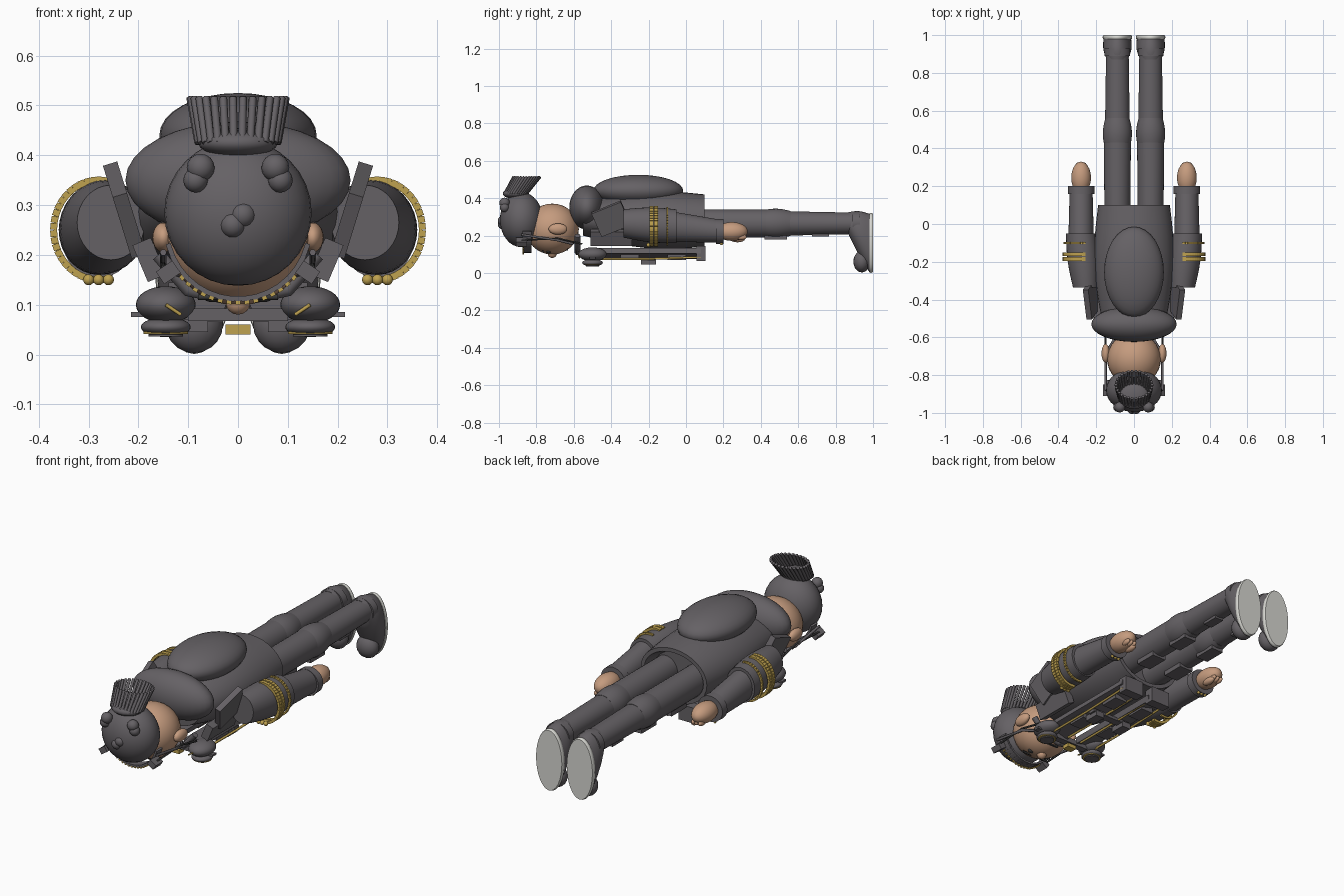
import bpy, bmesh, math
from mathutils import Vector, Matrix

cube = bpy.data.objects.get("Cube")
if cube:
    bpy.data.objects.remove(cube, do_unlink=True)


def material(name, red, green, blue):
    colour = (red, green, blue, 1)
    mat = bpy.data.materials.new(name)
    mat.use_nodes = True
    mat.diffuse_color = colour
    mat.node_tree.nodes["Principled BSDF"].inputs["Base Color"].default_value = colour
    return mat


CLOTH = material("charcoal cloth", .13, .12, .13)
GOLD = material("gold trim", .52, .36, .08)
SKIN = material("skin", .56, .33, .21)
SOLE = material("pale sole", .68, .68, .64)
DARK = material("dark cord", .04, .04, .04)
RIGHT, BACK, UP = Vector((1, 0, 0)), Vector((0, 1, 0)), Vector((0, 0, 1))


def finish(name, bm, mat, smooth=True):
    """Turn a bmesh into an object, keeping its hard edges sharp."""
    for face in bm.faces:
        face.smooth = smooth
    for edge in bm.edges:
        edge.smooth = edge.calc_face_angle(0) < math.radians(40)
    mesh = bpy.data.meshes.new(name)
    bm.to_mesh(mesh)
    bm.free()
    mesh.materials.append(mat)
    bpy.context.collection.objects.link(bpy.data.objects.new(name, mesh))


def ball(name, mat, centre, size, segments=32):
    bm = bmesh.new()
    bmesh.ops.create_uvsphere(bm, u_segments=segments, v_segments=segments // 2, radius=1)
    bm.transform(Matrix.Translation(centre) @ Matrix.Diagonal(size).to_4x4())
    finish(name, bm, mat)


def knob(name, mat, centre, radius):
    ball(name, mat, centre, (radius, radius, radius), segments=16)


def box(name, mat, centre, size, roll=0, pitch=0):
    """A block, rolled about y and pitched about x."""
    bm = bmesh.new()
    bmesh.ops.create_cube(bm, size=1)
    turn = Matrix.Rotation(roll, 4, 'Y') @ Matrix.Rotation(pitch, 4, 'X')
    bm.transform(Matrix.Translation(centre) @ turn @ Matrix.Diagonal(size).to_4x4())
    finish(name, bm, mat, smooth=False)


def disc(name, mat, centre, radius, depth):
    bm = bmesh.new()
    bmesh.ops.create_cone(bm, cap_ends=True, segments=32, radius1=radius, radius2=radius, depth=depth)
    bm.transform(Matrix.Translation(centre))
    finish(name, bm, mat)


def tube(name, mat, start, end, start_size, end_size, bulge=0, hollow=0, steps=8, sides=32):
    """Elliptical sleeve along y, swelling midway, with an optional recess in its far end."""
    bm = bmesh.new()
    loops = []
    for step in range(steps + 1):
        t = step / steps
        centre = Vector(start).lerp(Vector(end), t)
        size = Vector(start_size).lerp(Vector(end_size), t)
        swell = bulge * math.sin(math.pi * t)
        angles = [math.tau * i / sides for i in range(sides)]
        loops.append([bm.verts.new(centre + RIGHT * (size.x + swell) * math.cos(a)
                                   + UP * (size.y + swell) * math.sin(a)) for a in angles])
    for near, far in zip(loops, loops[1:]):
        for i in range(sides):
            bm.faces.new((near[i], near[i - 1], far[i - 1], far[i]))
    bm.faces.new(loops[0])
    cap = bm.faces.new(loops[-1])
    bmesh.ops.recalc_face_normals(bm, faces=bm.faces)
    if hollow:
        bmesh.ops.inset_region(bm, faces=[cap], thickness=hollow)
        bmesh.ops.inset_region(bm, faces=[cap], thickness=hollow, depth=-hollow * 3)
    finish(name, bm, mat)


def cord(name, mat, radius, *points):
    curve = bpy.data.curves.new(name, 'CURVE')
    curve.dimensions = '3D'
    curve.bevel_depth = radius
    curve.bevel_resolution = 1
    curve.use_fill_caps = True
    spline = curve.splines.new('POLY')
    spline.points.add(len(points) - 1)
    for target, point in zip(spline.points, points):
        target.co = (*point, 1)
    curve.materials.append(mat)
    bpy.context.collection.objects.link(bpy.data.objects.new(name, curve))


def block_arc(name, mat, centre, width, height, middle, sweep, count, size):
    """Blocks along an elliptical arc that faces the middle angle."""
    for i in range(count):
        a = math.radians(middle + sweep * (i / (count - 1) - .5))
        place = centre + RIGHT * width * math.cos(a) + UP * height * math.sin(a)
        box(name, mat, place, size, roll=-a)


# Torso with an open hem, shoulder roll and padded back
tube("coat", CLOTH, (0, -.55, .29), (0, .1, .28), (.16, .09), (.19, .14), bulge=.035, hollow=.02)
ball("shoulder_roll", CLOTH, (0, -.53, .35), (.226, .094, .118))
ball("back_pad", CLOTH, (0, -.255, .44), (.158, .24, .085))

# Head, cap and face
head = Vector((0, -.715, .235))
cap = Vector((0, -.88, .285))
brow_line = cap + BACK * .03 - UP * .03
ball("head", SKIN, head, (.142, .142, .136))
ball("cap", CLOTH, cap, (.148, .115, .147))
knob("nose", SKIN, head - UP * .13, .025)
box("mouth", DARK, head + BACK * .08 - UP * .11, (.07, .01, .01))
for shift in (.01, -.01):
    knob("cap_button", CLOTH, cap - BACK * .1 + RIGHT * shift + UP * (shift - .015), .026)
block_arc("visor", CLOTH, brow_line, .143, .143, -90, 140, 15, (.01, .05, .035))
block_arc("visor_bead", GOLD, brow_line - BACK * .02, .15, .15, -90, 110, 17, (.01, .01, .01))

# Brush crest: a ring of leaning bars
crest = cap - BACK * .03 + UP * .14
ball("crest_base", CLOTH, crest, (.08, .07, .03), segments=20)
bars = 30
for i in range(bars):
    a = math.tau * i / bars
    spoke = RIGHT * math.cos(a) * .08 + BACK * math.sin(a) * .06
    cord("crest_bar", CLOTH, .008, crest + spoke, crest + spoke * 1.2 + BACK * .06 + UP * .09)

for side in (-1, 1):
    out = RIGHT * side

    # Ears, eyes, straps and cap studs
    ear = head + out * .15 + BACK * .03
    eye = head + out * .05 - BACK * .02 - UP * .12
    temple = cap + out * .15 - UP * .08
    jaw = head + out * .1 + BACK * .11 - UP * .08
    stud = cap + out * .075 - BACK * .09 + UP * .09
    ball("ear", SKIN, ear, (.022, .05, .03), segments=20)
    ball("eye", DARK, eye, (.02, .013, .01), segments=16)
    cord("brow", DARK, .006, eye - BACK * .03 - out * .03, eye - BACK * .03 + out * .03)
    cord("chin_strap", CLOTH, .007, temple, ear - UP * .06, jaw)
    cord("headset_wire", DARK, .005, temple - UP * .03, ear - UP * .05, jaw + out * .05 + BACK * .05)
    box("cap_clip", CLOTH, temple - out * .01 - UP * .04, (.04, .06, .03), roll=side * .6)
    knob("cap_stud", CLOTH, stud, .028)
    knob("cap_stud", CLOTH, stud + out * .01 - UP * .025, .025)

    # Sleeves
    shoulder = out * .255 - BACK * .335 + UP * .265
    elbow = out * .28 - BACK * .05 + UP * .25
    wrist = out * .28 + BACK * .2 + UP * .222
    tube("upper_sleeve", CLOTH, shoulder, elbow, (.068, .075), (.08, .09), bulge=.01)
    tube("forearm_sleeve", CLOTH, elbow - BACK * .05, wrist, (.068, .083), (.06, .06))
    tube("cuff", CLOTH, wrist - BACK * .04, wrist, (.07, .068), (.07, .066), hollow=.01)

    # Hands
    palm = wrist + BACK * .045
    ball("hand", SKIN, palm, (.052, .085, .05))
    ball("thumb", SKIN, palm - out * .025 + BACK * .03 - UP * .04, (.018, .04, .018), segments=16)
    for shift in (-.02, 0, .02):
        ball("finger", SKIN, palm + out * shift + BACK * .05 - UP * .03, (.012, .03, .015), segments=16)
        knob("cuff_button", GOLD, wrist + out * shift - BACK * .01 - UP * .065, .008)
        knob("sleeve_badge", GOLD, elbow + out * shift - BACK * .15 - UP * .1, .011)

    # Sleeve bands wrap the outer half of each arm
    outward = 90 - side * 90
    for back in (.11, .135):
        block_arc("sleeve_band", GOLD, elbow - BACK * back, .09, .1, outward, 200, 26, (.014, .02, .013))
    block_arc("thin_band", GOLD, elbow - BACK * .05, .088, .098, outward, 200, 24, (.01, .01, .013))

    # Flaps beside the chest
    flap = out * .228 - BACK * .4 + UP * .29
    box("shoulder_flap", CLOTH, flap, (.03, .17, .14), roll=side * .3, pitch=.4)
    box("side_flap", CLOTH, flap - out * .05 - UP * .1, (.04, .22, .08), roll=side * .4)

    # Strap pads with gold-rimmed buttons
    pad = out * .145 - BACK * .5 + UP * .1
    ball("strap_pad", CLOTH, pad, (.06, .075, .037))
    ball("strap_button", CLOTH, pad - UP * .045, (.05, .055, .02))
    disc("button_rim", GOLD, pad - UP * .055, .045, .007)
    disc("button_face", CLOTH, pad - UP * .06, .035, .008)
    box("pad_spike", CLOTH, pad + out * .05 - UP * .02, (.04, .03, .01))
    cord("pad_stripe", GOLD, .004, pad - out * .03 - BACK * .07 - UP * .02, pad - BACK * .075)

    # Chest panel, trim, pockets and collar
    panel = out * .085 - BACK * .2 + UP * .105
    box("lapel", CLOTH, panel, (.12, .56, .03), roll=-side * .25)
    for shift in (-.045, .05):
        edge = panel + out * shift - UP * .03
        cord("lapel_trim", GOLD, .006, edge - BACK * .26, edge, edge + BACK * .28 + UP * .01)
    for along in (-.1, .15):
        box("chest_pocket", CLOTH, panel + BACK * along - UP * .02, (.07, .1, .03))
    box("strap_clasp", CLOTH, panel - UP * .045, (.05, .08, .03))
    box("hem_tab", CLOTH, panel + BACK * .28, (.11, .05, .08))
    throat = UP * .11 - BACK * .58
    cord("collar", CLOTH, .016, throat + out * .16 + UP * .09, throat + out * .1 + UP * .02, throat)

    # Legs
    hip = out * .088 + UP * .265
    knee = hip + BACK * .48
    ankle = hip + BACK * .89
    tube("thigh", CLOTH, hip, knee, (.068, .075), (.072, .074))
    tube("knee", CLOTH, knee - BACK * .07, knee + BACK * .08, (.068, .07), (.064, .066), bulge=.011)
    tube("shin", CLOTH, knee, ankle, (.066, .066), (.06, .058))
    box("thigh_pocket", CLOTH, hip + BACK * .24 - UP * .07, (.08, .12, .03))
    box("knee_pad", CLOTH, knee - UP * .075, (.07, .12, .02))
    box("shin_tab", CLOTH, knee + BACK * .24 - UP * .06, (.05, .09, .02))

    # Boots
    heel = ankle + BACK * .09 - UP * .104
    tube("boot_cuff", CLOTH, ankle, ankle + BACK * .04, (.068, .064), (.068, .064))
    tube("boot", CLOTH, ankle - BACK * .02, heel, (.055, .06), (.073, .155), bulge=.01)
    ball("toe_cap", CLOTH, heel - BACK * .04 - UP * .1, (.058, .045, .058), segments=20)
    tube("boot_sole", SOLE, heel, heel + BACK * .02, (.076, .158), (.074, .156), bulge=.003)

# Straps across the chest
box("chest_strap", CLOTH, (0, -.5, .08), (.2, .035, .025))
box("buckle", GOLD, (0, -.5, .05), (.05, .04, .02))
box("waist_strap", CLOTH, (0, -.185, .075), (.24, .04, .015))
